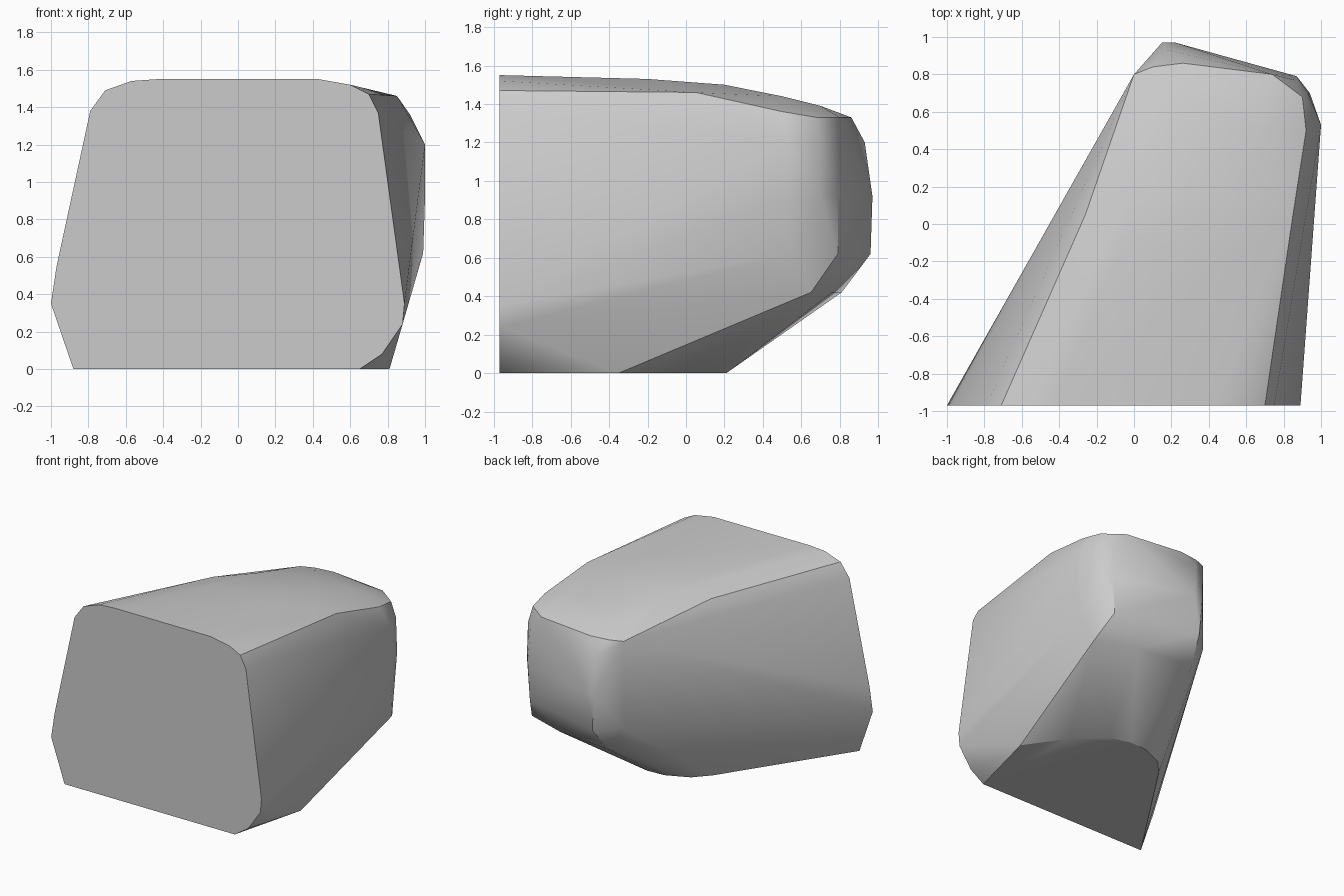
import bpy
import bmesh
import math

default_cube = bpy.data.objects.get("Cube")
if default_cube:
    bpy.data.objects.remove(default_cube, do_unlink=True)


def make_material(name, colour):
    material = bpy.data.materials.new(name)
    material.use_nodes = True
    material.diffuse_color = colour
    shader = material.node_tree.nodes["Principled BSDF"]
    shader.inputs["Base Color"].default_value = colour
    return material


def level(height, outline):
    """Horizontal outline placed at one height."""
    return [(x, y, height) for x, y in outline]


def section(depth, outline):
    """Vertical outline placed at one depth."""
    return [(x, depth, z) for x, z in outline]


# Flat cut face at the front
front_cut = section(-.97, [
    (-.88, 0), (-1, .35), (-.97, .55), (-.79, 1.38), (-.71, 1.49),
    (-.57, 1.54), (-.43, 1.55), (.43, 1.55), (.6, 1.52), (.7, 1.47),
    (.75, 1.37), (.89, .35), (.88, .24), (.77, .08), (.65, 0)])

# Flat base with a rounded rear edge
base = level(0, [
    (-.24, 0), (-.13, .12), (.05, .2), (.2, .21), (.38, .16),
    (.6, -.05), (.81, -.35)])

# Blunt rear end, from its lower lip to the shoulder
lower_lip = level(.42, [(.12, .81), (.6, .76), (.93, .65)])
rear_low = level(.62, [(0, .8), (.17, .96), (.85, .79), (.99, .55)])
rear_middle = level(.92, [(.15, .97), (.22, .97), (.87, .79), (.94, .7), (1, .53)])
rear_high = level(1.2, [(.18, .93), (.86, .77), (.93, .7), (1, .53)])
shoulder = level(1.33, [(0, .8), (.1, .84), (.26, .86), (.74, .8), (.9, .68)])

# Gently falling crown and its rounded sides
crown = (section(-.2, [(-.1, 1.53), (.5, 1.53)])
         + section(.05, [(-.26, 1.46), (.85, 1.46)])
         + section(.2, [(0, 1.5), (.5, 1.5)])
         + section(.5, [(.02, 1.42), (.2, 1.44), (.7, 1.44), (.92, 1.36)])
         + section(.7, [(.2, 1.39), (.7, 1.39)]))

points = (front_cut + base + lower_lip + rear_low + rear_middle
          + rear_high + shoulder + crown)

# Skin the outlines into one closed convex block
bm = bmesh.new()
for point in points:
    bm.verts.new(point)
hull = bmesh.ops.convex_hull(bm, input=bm.verts)
unused = [v for v in hull["geom_interior"] if isinstance(v, bmesh.types.BMVert)]
bmesh.ops.delete(bm, geom=unused, context="VERTS")
bmesh.ops.dissolve_limit(bm, angle_limit=math.radians(1),
                         verts=bm.verts, edges=bm.edges)
bmesh.ops.recalc_face_normals(bm, faces=bm.faces)

mesh = bpy.data.meshes.new("rounded_block")
bm.to_mesh(mesh)
bm.free()
block = bpy.data.objects.new("rounded_block", mesh)
bpy.context.collection.objects.link(block)
mesh.materials.append(make_material("light grey", (.6, .6, .6, 1)))

# Soft sides with crisp edges round the flat cuts
bpy.ops.object.select_all(action="DESELECT")
block.select_set(True)
bpy.context.view_layer.objects.active = block
bpy.ops.object.shade_smooth_by_angle(angle=math.radians(32))
